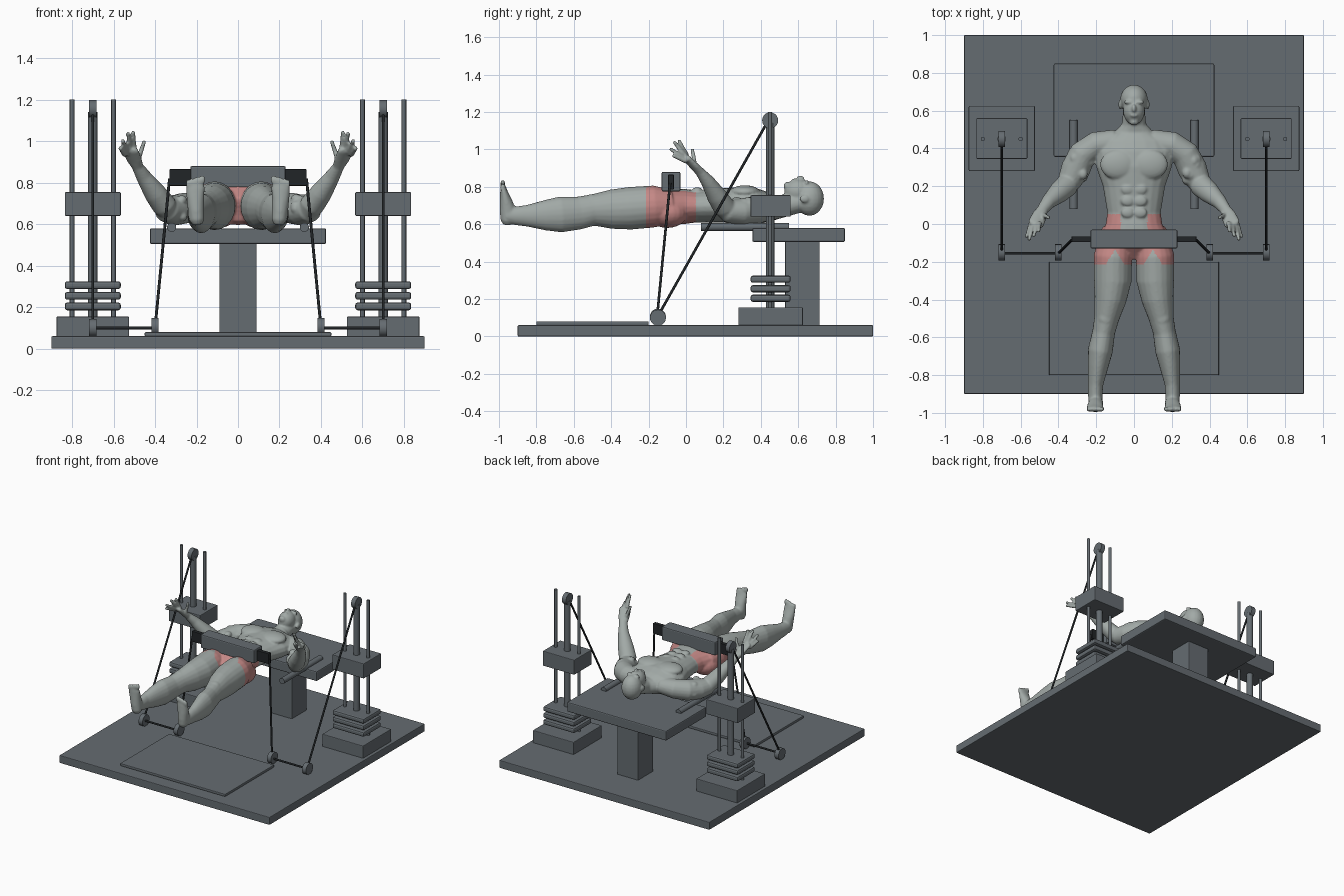
import bpy, bmesh, math, random
from mathutils import Vector, Matrix

random.seed(4)
cube = bpy.data.objects.get("Cube")
if cube:
    bpy.data.objects.remove(cube, do_unlink=True)


def material(name, rgb):
    m = bpy.data.materials.new(name)
    m.use_nodes = True
    m.diffuse_color = (*rgb, 1)
    m.node_tree.nodes["Principled BSDF"].inputs["Base Color"].default_value = (*rgb, 1)
    return m


STEEL = material("slate grey", (0.13, 0.15, 0.165))
DARK = material("near black", (0.015, 0.018, 0.02))
SKIN = material("pale grey", (0.36, 0.40, 0.385))
PINK = material("muted pink", (0.56, 0.25, 0.24))


def make(name, bm, *mats):
    bmesh.ops.recalc_face_normals(bm, faces=bm.faces)
    me = bpy.data.meshes.new(name)
    bm.to_mesh(me)
    bm.free()
    for m in mats:
        me.materials.append(m)
    ob = bpy.data.objects.new(name, me)
    bpy.context.collection.objects.link(ob)
    return ob


def box(name, lo, hi, mat=STEEL, bevel=0.005):
    lo, hi = Vector(lo), Vector(hi)
    bm = bmesh.new()
    bmesh.ops.create_cube(bm, size=1, matrix=Matrix.Translation((lo + hi) / 2)
                          @ Matrix.Diagonal((*(hi - lo), 1)))
    ob = make(name, bm, mat)
    mod = ob.modifiers.new("edge", 'BEVEL')
    mod.width, mod.segments = bevel, 2
    return ob


def rod(name, p, q, r, mat=STEEL, sides=20):
    p, q = Vector(p), Vector(q)
    d = q - p
    bm = bmesh.new()
    bmesh.ops.create_cone(bm, cap_ends=True, segments=sides, radius1=r, radius2=r, depth=d.length,
                          matrix=Matrix.Translation((p + q) / 2)
                          @ d.to_track_quat('Z', 'Y').to_matrix().to_4x4())
    ob = make(name, bm, mat)
    bpy.ops.object.select_all(action='DESELECT')
    ob.select_set(True)
    bpy.context.view_layer.objects.active = ob
    bpy.ops.object.shade_smooth_by_angle()
    return ob


# Floor, mat and bench
box("floor_plate", (-0.9, -0.9, 0), (0.9, 1, 0.06))
box("foot_mat", (-0.45, -0.8, 0.06), (0.45, -0.2, 0.08))
box("bench_post", (-0.09, 0.53, 0.05), (0.09, 0.715, 0.52))
box("bench_top", (-0.425, 0.355, 0.505), (0.425, 0.85, 0.58), bevel=0.008)
box("hip_pad", (-0.23, -0.13, 0.775), (0.23, -0.03, 0.88), bevel=0.008)

# Weight towers, pulleys and cables, one set per side
for s, side in ((1, "left"), (-1, "right")):
    def sbox(name, x0, x1, y0, y1, z0, z1, **kw):
        box(side + "_" + name, (min(s * x0, s * x1), y0, z0), (max(s * x0, s * x1), y1, z1), **kw)

    def srod(name, p, q, r, mat=STEEL):
        rod(side + "_" + name, (s * p[0], *p[1:]), (s * q[0], *q[1:]), r, mat)

    sbox("tower_base", 0.525, 0.875, 0.28, 0.625, 0.05, 0.155)
    for i in range(3):
        z = 0.185 + 0.051 * i
        sbox("weight_plate_%d" % (i + 1), 0.565, 0.835, 0.345, 0.56, z, z + 0.038, bevel=0.012)
    sbox("carriage", 0.565, 0.835, 0.345, 0.56, 0.64, 0.755)
    for x in (0.6, 0.8):
        srod("guide_rod", (x, 0.45, 0.1), (x, 0.45, 1.2), 0.011)
    srod("tower_post", (0.7, 0.45, 0.1), (0.7, 0.45, 1.14), 0.023)
    srod("bench_roll", (0.32, 0.08, 0.585), (0.32, 0.55, 0.585), 0.022)
    for name, x, y, z in (("top", 0.7, 0.45, 1.155), ("outer", 0.7, -0.15, 0.1), ("inner", 0.4, -0.15, 0.105)):
        srod(name + "_pulley", (x - 0.017, y, z), (x + 0.017, y, z), 0.043)
    route = [(0.7, 0.44, 1.155), (0.7, -0.155, 0.1), (0.4, -0.155, 0.1), (0.33, -0.085, 0.82)]
    for p, q in zip(route, route[1:]):
        srod("cable", p, q, 0.007, DARK)
    sbox("pad_bracket", 0.2, 0.33, -0.095, -0.065, 0.785, 0.865, mat=DARK, bevel=0.003)

# Reclining figure: overlapping lofts and rounded masses fused into one skin
body = bmesh.new()


def blob(center, radii):
    bmesh.ops.create_uvsphere(body, u_segments=20, v_segments=12, radius=1,
                              matrix=Matrix.Translation(center) @ Matrix.Diagonal((*radii, 1)))


def loft(rings, s=1, ref=(0, 0, 1), n=20):
    """Closed tube through (x, y, z, half width, half depth) rings."""
    pts = [Vector((s * r[0], r[1], r[2])) for r in rings]
    loops = []
    for i, r in enumerate(rings):
        t = (pts[min(i + 1, len(pts) - 1)] - pts[max(i - 1, 0)]).normalized()
        u = t.cross(Vector(ref)).normalized()
        w = u.cross(t)
        loops.append([body.verts.new(pts[i] + u * r[3] * math.cos(a) + w * r[4] * math.sin(a))
                      for a in (2 * math.pi * k / n for k in range(n))])
    for a, b in zip(loops, loops[1:]):
        for k in range(n):
            body.faces.new((a[k], a[(k + 1) % n], b[(k + 1) % n], b[k]))
    body.faces.new(loops[0])
    body.faces.new(loops[-1])


# Torso, neck and head
loft([(0, -0.17, .67, .12, .06), (0, -0.1, .695, .195, .1), (0, 0, .695, .15, .093),
      (0, .06, .695, .142, .085), (0, .2, .7, .165, .092), (0, .3, .7, .2, .1),
      (0, .38, .695, .21, .095), (0, .44, .69, .19, .08), (0, .49, .69, .1, .062),
      (0, .53, .7, .064, .06), (0, .62, .72, .056, .055)])
blob((0, .66, .737), (.073, .078, .092))
blob((0, .6, .775), (.058, .075, .066))
blob((0, .54, .803), (.026, .018, .024))
blob((0, .612, .843), (.012, .022, .018))
blob((0, .575, .835), (.022, .009, .01))

for s in (1, -1):
    # Face, chest, stomach and seat masses
    blob((s * .073, .632, .735), (.01, .026, .02))
    blob((s * .028, .645, .822), (.028, .01, .014))
    blob((s * .085, .315, .772), (.095, .08, .036))
    for k in range(3):
        blob((s * .035, .06 + .062 * k, .783), (.034, .028, .014))
    blob((s * .1, -.1, .66), (.1, .11, .08))
    # Shoulder with ridged muscle
    loft([(.1, .43, .69, .07, .06), (.2, .42, .685, .07, .07), (.27, .37, .675, .075, .075),
          (.31, .29, .665, .078, .072), (.345, .22, .67, .062, .06), (.36, .19, .69, .04, .04)], s)
    for k in range(16):
        v = Vector((random.uniform(-.3, 1), random.uniform(-1, .7), random.uniform(-.2, 1))).normalized()
        blob((s * (.285 + .06 * v.x), .315 + .08 * v.y, .67 + .062 * v.z), (.026, .03, .024))
    # Forearm, palm, fingers and thumb
    loft([(.33, .23, .65, .045, .045), (.355, .205, .69, .062, .058), (.4, .165, .75, .056, .052),
          (.455, .115, .83, .038, .036), (.485, .075, .88, .03, .024), (.5, .045, .91, .04, .02),
          (.52, 0, .955, .043, .017), (.524, -.01, .965, .03, .012)], s)
    for base, tip in (((.545, .005, .935), (.567, -.065, .965)), ((.535, -.005, .95), (.555, -.08, 1.0)),
                      ((.52, -.005, .965), (.53, -.06, 1.035)), ((.502, .005, .965), (.505, -.035, 1.042)),
                      ((.485, .05, .9), (.453, .035, .995))):
        loft([(*base, .014, .014), (*tip, .01, .01)], s, ref=(1, 0, 0), n=12)
        blob((s * tip[0], *tip[1:]), (.011, .011, .011))
    # Leg
    loft([(.1, -.08, .695, .085, .09), (.112, -.17, .695, .102, .112), (.113, -.3, .685, .1, .114),
          (.125, -.4, .68, .085, .105), (.145, -.5, .675, .066, .084), (.16, -.57, .66, .06, .088),
          (.178, -.67, .652, .066, .096), (.19, -.75, .648, .055, .082), (.203, -.85, .645, .04, .058),
          (.205, -.91, .645, .038, .05), (.205, -.96, .65, .036, .045)], s)
    blob((s * .148, -.5, .725), (.045, .05, .036))
    # Foot and toes
    loft([(.195, -.955, .597, .022, .022), (.198, -.955, .62, .036, .036), (.202, -.952, .67, .04, .044),
          (.205, -.962, .72, .042, .034), (.206, -.974, .775, .046, .02), (.206, -.978, .805, .042, .013)],
         s, ref=(0, 1, 0))
    for k in range(5):
        blob((s * (.17 + .018 * k), -.98, .815 - .005 * k), (.012 - .0008 * k, .014, .022))

figure = make("reclining_figure", body)
remesh = figure.modifiers.new("fuse", 'REMESH')
remesh.mode, remesh.voxel_size = 'VOXEL', 0.007
soften = figure.modifiers.new("soften", 'SMOOTH')
soften.factor, soften.iterations = 0.5, 3
graph = bpy.context.evaluated_depsgraph_get()
skin = bpy.data.meshes.new_from_object(figure.evaluated_get(graph))
figure.modifiers.clear()
figure.data = skin
skin.materials.clear()
skin.materials.append(SKIN)
skin.materials.append(PINK)

# Pink band around the hips, open at the navel and notched over each thigh
for f in skin.polygons:
    f.use_smooth = True
    x, y, z = abs(f.center.x), f.center.y, f.center.z
    low = -0.215
    if z > 0.73:
        low += 0.08 * max(0, 1 - abs(x - 0.1) / 0.05)
    navel = x < 0.07 and y > -0.08 and z > 0.7
    f.material_index = int(low < y < 0.05 and x < 0.25 and z < 0.85 and not navel)
